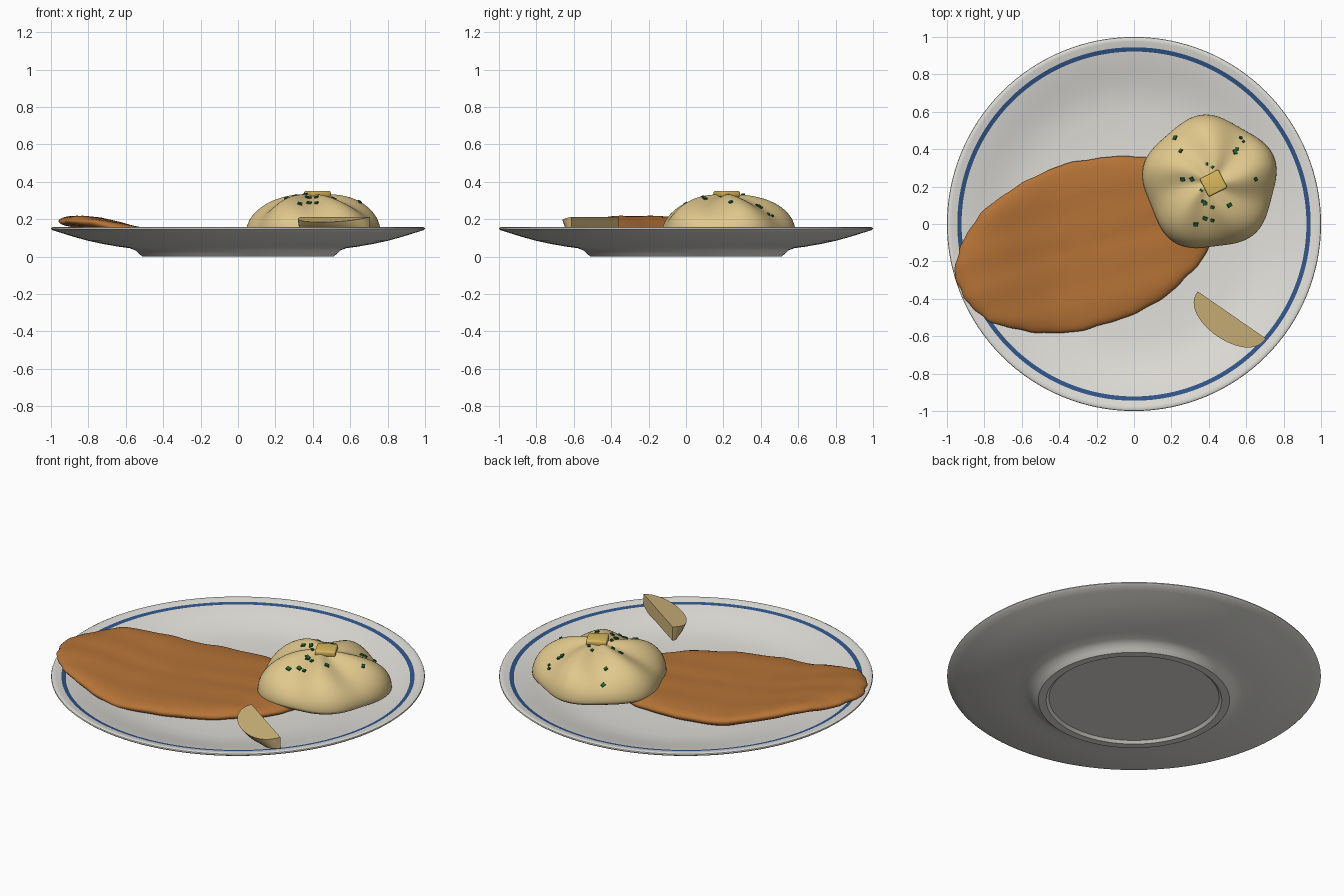
import bpy, bmesh, math, random
from math import sin, cos, pi, radians
from mathutils import Vector, Matrix

if "Cube" in bpy.data.objects:
    bpy.data.objects.remove(bpy.data.objects["Cube"])

random.seed(4)


def mat(name, rgb):
    m = bpy.data.materials.new(name)
    m.diffuse_color = (*rgb, 1)
    m.use_nodes = True
    m.node_tree.nodes["Principled BSDF"].inputs["Base Color"].default_value = m.diffuse_color
    return m


WHITE = mat("glazed white", (0.74, 0.73, 0.69))
BLUE = mat("rim blue", (0.03, 0.09, 0.25))
BROWN = mat("fried crumb", (0.46, 0.17, 0.037))
CREAM = mat("potato cream", (0.74, 0.57, 0.26))
YELLOW = mat("butter yellow", (0.70, 0.48, 0.11))
GREEN = mat("parsley green", (0.015, 0.12, 0.03))
WEDGE = mat("wedge flesh", (0.64, 0.47, 0.20))


def finish(name, bm, mats, smooth=40):
    bmesh.ops.recalc_face_normals(bm, faces=bm.faces)
    me = bpy.data.meshes.new(name)
    bm.to_mesh(me)
    bm.free()
    ob = bpy.data.objects.new(name, me)
    bpy.context.collection.objects.link(ob)
    for m in mats:
        me.materials.append(m)
    if smooth:
        bpy.context.view_layer.objects.active = ob
        ob.select_set(True)
        bpy.ops.object.shade_smooth_by_angle(angle=radians(smooth))
        ob.select_set(False)
    return ob


def rings(count, n, fn):
    """Closed skin: rings fn(i, theta), with the first and last ring being poles."""
    bm = bmesh.new()
    top, bot = bm.verts.new(fn(0, 0)), bm.verts.new(fn(count - 1, 0))
    loops = [[bm.verts.new(fn(i, 2 * pi * j / n)) for j in range(n)]
             for i in range(1, count - 1)]
    for j in range(n):
        k = (j + 1) % n
        bm.faces.new((top, loops[0][j], loops[0][k]))
        bm.faces.new((bot, loops[-1][k], loops[-1][j]))
        for a, b in zip(loops, loops[1:]):
            bm.faces.new((a[j], b[j], b[k], a[k]))
    return bm


# Plate: turned profile from the middle of the top round to the underside
profile = [(0, .075), (.45, .075), (.60, .078), (.68, .085), (.75, .099), (.82, .117),
           (.88, .134), (.922, .143), (.945, .148), (.975, .156), (.99, .158), (.998, .154),
           (1, .148), (.992, .141), (.95, .128), (.88, .106), (.80, .084), (.72, .067),
           (.64, .053), (.58, .045), (.55, .034), (.53, .016), (.512, 0), (.47, 0),
           (.455, .014), (0, .014)]
bm = rings(len(profile), 128, lambda i, t: (profile[i][0] * cos(t), profile[i][0] * sin(t), profile[i][1]))
for f in bm.faces:
    c = f.calc_center_median()
    if .925 < c.xy.length < .943 and c.z > .14:
        f.material_index = 1
finish("plate", bm, [WHITE, BLUE])

# Breaded cutlet: flat oval that lifts over the left rim
radii = [0, .15, .3, .45, .6, .7, .8, .87, .92, .96, .985, .997]
steps = [(r, 1) for r in radii] + [(1, 0)] + [(r, -1) for r in reversed(radii)]


def cutlet(i, t):
    r, side = steps[i]
    wob = 1 + r ** 6 * (.006 * sin(9 * t) + .005 * sin(17 * t + 1) + .004 * sin(31 * t))
    u, v = .715 * r * wob * cos(t), .44 * r * wob * sin(t)
    a = radians(18)
    x, y = -.26 + u * cos(a) - v * sin(a), -.11 + u * sin(a) + v * cos(a)
    k = min(1, max(0, (-x - .35) / .52))
    z = .097 + .09 * k * k * (3 - 2 * k)
    h = .034 * math.sqrt(max(0, 1 - r ** 12))
    return x, y, z + side * h + .002 * (sin(23 * x + 9 * y) + sin(31 * y - 8 * x))


finish("breaded_cutlet", rings(len(steps), 120, cutlet), [BROWN], 60)


# Mashed potato mound with five swirling lobes
def mash(i, t):
    p = pi * i / 40
    s, c = sin(p), cos(p)
    lobe = cos(5 * (t - radians(95)) + 2.2 * (1 - s)) + .25 * sin(3 * t + 1)
    r = .353 * s * (1 + .04 * lobe * s)
    z = .13 + c * (.2 if c > 0 else .07) + (.016 * lobe * sin(2 * p) if c > 0 else 0)
    return .405 + r * cos(t), .22 + r * sin(t), z


mound = finish("mashed_potato", rings(41, 100, mash), [CREAM], 60)

# Butter pat on top
bm = bmesh.new()
bmesh.ops.create_cube(bm, size=1, matrix=Matrix.Translation((.425, .218, .335))
                      @ Matrix.Rotation(radians(27), 4, 'Z') @ Matrix.Diagonal((.112, .108, .032, 1)))
bmesh.ops.bevel(bm, geom=bm.edges[:], offset=.009, segments=3, affect='EDGES', profile=.5)
finish("butter_pat", bm, [YELLOW])

# Parsley flakes laid on the mound surface
spots = [(.57, .46), (.55, .40), (.585, .44), (.54, .385), (.22, .46), (.25, .39), (.39, .32),
         (.42, .305), (.31, .24), (.26, .24), (.36, .18), (.395, .205), (.38, .11), (.37, .12),
         (.42, .09), (.42, .02), (.38, .03), (.65, .24), (.51, .10), (.33, .0), (.39, .24)]
bpy.context.view_layer.update()
bm = bmesh.new()
for x, y in spots:
    hit, loc, nor, _ = mound.ray_cast(Vector((x, y, 1)), Vector((0, 0, -1)))
    if hit:
        size = random.uniform(.013, .026)
        bmesh.ops.create_cube(bm, size=1, matrix=Matrix.Translation(loc + nor * .003)
                              @ nor.to_track_quat('Z', 'Y').to_matrix().to_4x4()
                              @ Matrix.Rotation(random.uniform(0, pi), 4, 'Z')
                              @ Matrix.Diagonal((size, size * .8, .009, 1)))
finish("parsley_flakes", bm, [GREEN], 0)

# Wedge: half-moon cut face, rind drawn in towards the bottom
A, B = Vector((.34, -.36)), Vector((.705, -.612))
mid, half = (A + B) / 2, (B - A) / 2
out = Vector((half.y, -half.x)).normalized()
bm = bmesh.new()
layers = []
for depth, base, drop in ((.138, .212, .028), (.115, .165, .01), (.07, .13, 0)):
    row = []
    for j in range(25):
        t = pi * j / 24
        p = mid - half * cos(t) + out * depth * sin(t) ** .85
        row.append(bm.verts.new((p.x, p.y, base - drop * sin(t))))
    layers.append(row)
for a, b in zip(layers, layers[1:]):
    for j in range(25):
        k = (j + 1) % 25
        bm.faces.new((a[j], a[k], b[k], b[j]))
bm.faces.new(layers[0])
bm.faces.new(layers[-1][::-1])
finish("wedge", bm, [WEDGE], 30)
